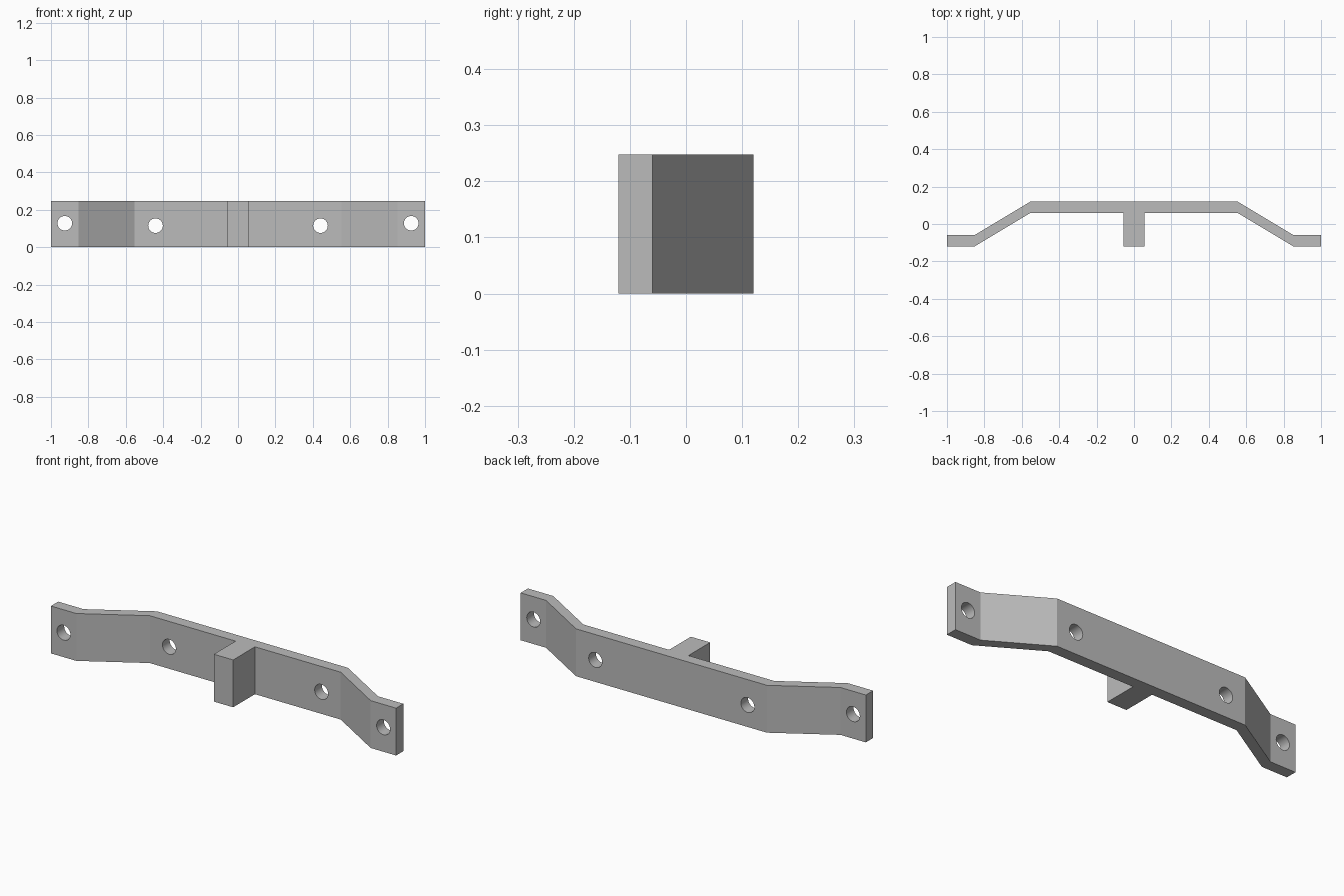
import bpy, bmesh, math
from mathutils import Matrix

cube = bpy.data.objects.get("Cube")
if cube:
    bpy.data.objects.remove(cube, do_unlink=True)

HEIGHT = 0.248
THICK = 0.06
HOLE_RADIUS = 0.039

grey = bpy.data.materials.new("plain grey")
grey.use_nodes = True
colour = (0.5, 0.5, 0.5, 1)
grey.diffuse_color = colour
grey.node_tree.nodes["Principled BSDF"].inputs["Base Color"].default_value = colour


def make_object(name, bm):
    bmesh.ops.recalc_face_normals(bm, faces=bm.faces)
    mesh = bpy.data.meshes.new(name)
    bm.to_mesh(mesh)
    bm.free()
    mesh.materials.append(grey)
    obj = bpy.data.objects.new(name, mesh)
    bpy.context.collection.objects.link(obj)
    return obj


# Bracket: bent strap with a central stem, extruded upwards
front_half = [(0.056, -0.12), (0.056, 0.06), (0.553, 0.06), (0.853, -0.12), (1, -0.12)]
back_half = [(x, y + THICK) for x, y in reversed(front_half[2:])]
half = front_half + back_half
outline = half + [(-x, y) for x, y in reversed(half)]

bm = bmesh.new()
base = bm.faces.new([bm.verts.new((x, y, 0)) for x, y in outline])
top = bmesh.ops.extrude_face_region(bm, geom=[base])["geom"]
bmesh.ops.translate(bm, vec=(0, 0, HEIGHT),
                    verts=[v for v in top if isinstance(v, bmesh.types.BMVert)])
bracket = make_object("bracket", bm)

# Screw holes: outer pair in the end tabs, inner pair in the raised strap
bm = bmesh.new()
for x, y, z in [(0.926, -0.09, 0.128), (0.441, 0.09, 0.115)]:
    for side in (-1, 1):
        place = Matrix.Translation((side * x, y, z)) @ Matrix.Rotation(math.pi / 2, 4, "X")
        bmesh.ops.create_cone(bm, cap_ends=True, segments=32, radius1=HOLE_RADIUS,
                              radius2=HOLE_RADIUS, depth=THICK * 2, matrix=place)
cutter = make_object("hole_cutter", bm)
cutter.hide_render = True
cutter.hide_set(True)

holes = bracket.modifiers.new("screw holes", "BOOLEAN")
holes.operation = "DIFFERENCE"
holes.solver = "EXACT"
holes.object = cutter

# Apply the cut, then smooth only the hole walls
bpy.context.view_layer.objects.active = bracket
bracket.select_set(True)
bpy.ops.object.modifier_apply(modifier=holes.name)
bpy.data.objects.remove(cutter, do_unlink=True)
bpy.ops.object.shade_smooth_by_angle(angle=math.radians(20))
